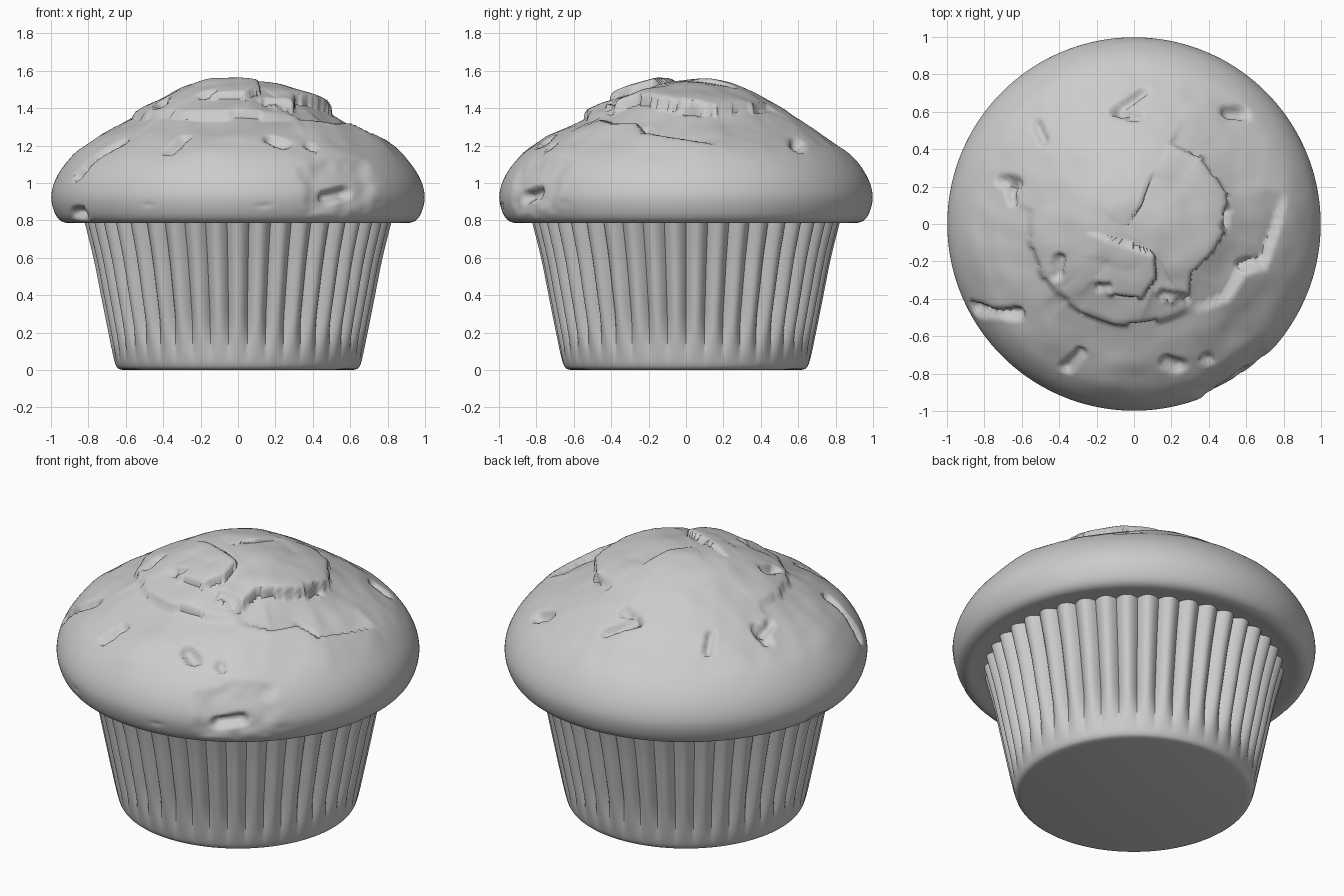
import bpy, bmesh, math
from mathutils import Vector, noise

if "Cube" in bpy.data.objects:
    bpy.data.objects.remove(bpy.data.objects["Cube"])

mat = bpy.data.materials.new("plain grey")
GREY = (0.6, 0.6, 0.6, 1)
mat.diffuse_color = GREY
mat.use_nodes = True
mat.node_tree.nodes["Principled BSDF"].inputs["Base Color"].default_value = GREY


def smooth(t):
    t = max(0.0, min(1.0, t))
    return t * t * (3 - 2 * t)


def spline(points, steps):
    """Catmull-Rom curve through (radius, z) points."""
    p = [Vector(q) for q in points]
    p = [2 * p[0] - p[1]] + p + [2 * p[-1] - p[-2]]
    out = []
    for i in range(1, len(p) - 2):
        a, b, c, d = p[i - 1:i + 3]
        for s in range(steps):
            t = s / steps
            out.append(0.5 * (2 * b + (c - a) * t + (2 * a - 5 * b + 4 * c - d) * t * t
                              + (3 * b - a - 3 * c + d) * t ** 3))
    return out + [p[-2]]


def revolve(name, rings, segs, place, cap_last, angle):
    """Skin rings of points made by place(ring, angle); close the first ring
    with a flat cap, and the last ring too when asked."""
    bm = bmesh.new()
    grid = [[bm.verts.new(place(i, 2 * math.pi * k / segs)) for k in range(segs)]
            for i in range(rings)]
    for lo, hi in zip(grid, grid[1:]):
        for k in range(segs):
            n = (k + 1) % segs
            bm.faces.new((lo[k], lo[n], hi[n], hi[k]))
    bm.faces.new(grid[0][::-1])
    if cap_last:
        bm.faces.new(grid[-1])
    bmesh.ops.recalc_face_normals(bm, faces=bm.faces)
    mesh = bpy.data.meshes.new(name)
    bm.to_mesh(mesh)
    bm.free()
    mesh.materials.append(mat)
    obj = bpy.data.objects.new(name, mesh)
    bpy.context.collection.objects.link(obj)
    bpy.ops.object.select_all(action='DESELECT')
    obj.select_set(True)
    bpy.context.view_layer.objects.active = obj
    bpy.ops.object.shade_smooth_by_angle(angle=math.radians(angle))
    return obj


# Pleated paper cup: pleats fade out toward the base
cup = spline([(0.615, 0.0), (0.645, 0.012), (0.665, 0.06), (0.695, 0.2),
              (0.735, 0.4), (0.775, 0.6), (0.825, 0.8)], 4)
PLEATS = 42


def cup_point(i, a):
    r, z = cup[i]
    wave = abs(math.sin(a * PLEATS / 2)) ** 0.9
    r -= 0.042 * smooth((z - 0.01) / 0.3) * (1 - wave)
    return (r * math.cos(a), r * math.sin(a), z)


revolve("paper_cup", len(cup), PLEATS * 10, cup_point, True, 50)

# Crust: domed cake top with cracks and pits
dome = spline([(0.74, 0.81), (0.84, 0.797), (0.925, 0.788), (0.975, 0.83), (0.998, 0.93),
               (0.965, 1.04), (0.88, 1.15), (0.75, 1.24), (0.62, 1.325), (0.45, 1.435),
               (0.3, 1.507), (0.15, 1.55), (0.004, 1.558)], 9)


def crust_z(r):
    upper = [p for p in dome if p.y > 0.93]
    return min(upper, key=lambda p: abs(p.x - r)).y


# Cracks in plan, raised on the left of the direction of travel: (lift, points)
CRACKS = [
    (0.036, [(0.1, -0.38), (0.2, -0.43), (0.3, -0.4), (0.31, -0.27), (0.42, -0.16),
             (0.5, -0.03), (0.5, 0.17), (0.36, 0.36), (0.2, 0.45)]),
    (0.026, [(-0.22, -0.3), (-0.14, -0.38), (0.04, -0.4), (0.12, -0.29), (0.11, -0.16),
             (-0.05, -0.1), (-0.25, -0.04)]),
    (0.026, [(-0.4, -0.36), (-0.3, -0.48), (-0.1, -0.55), (0.15, -0.53), (0.3, -0.48)]),
    (0.034, [(0.8, 0.16), (0.76, -0.02), (0.7, -0.18), (0.58, -0.25), (0.5, -0.39),
             (0.33, -0.47)]),
    (0.018, [(-0.56, 0.1), (-0.56, -0.1), (-0.5, -0.28), (-0.36, -0.42)]),
    (0.016, [(-0.05, -0.02), (0.04, 0.1), (0.1, 0.28)]),
]


def crack_height(x, y):
    h = 0.0
    q = Vector((x, y))
    for lift, pts in CRACKS:
        best = (9, 0, 0)
        for i in range(len(pts) - 1):
            a, b = Vector(pts[i]), Vector(pts[i + 1])
            ab = b - a
            t = max(0, min(1, (q - a).dot(ab) / ab.length_squared))
            d = (q - a - ab * t).length
            if d < best[0]:
                best = (d, ab.x * (q - a).y - ab.y * (q - a).x, (i + t) / (len(pts) - 1))
        d, side, u = best
        if d > 0.22:
            continue
        taper = math.sin(math.pi * u) ** 0.5 if 0 < u < 1 else 0
        fade = 1 - smooth(d / 0.22)
        if side > 0:
            h += lift * taper * fade * smooth(d / 0.03 + 0.2) * 0.6
        else:
            h -= lift * taper * fade
    return h


# Pits in plan: start x, y, end x, y, half width, depth
PITS = [(-0.1, 0.6, 0.05, 0.7, 0.03, 0.03), (-0.08, 0.59, 0.02, 0.57, 0.03, 0.03),
        (0.5, 0.6, 0.58, 0.59, 0.045, 0.04), (-0.52, 0.53, -0.48, 0.45, 0.03, 0.03),
        (-0.7, 0.23, -0.63, 0.22, 0.045, 0.035), (-0.66, 0.2, -0.65, 0.12, 0.03, 0.03),
        (-0.41, -0.27, -0.4, -0.19, 0.045, 0.04), (-0.85, -0.45, -0.62, -0.48, 0.04, 0.05),
        (-0.36, -0.77, -0.29, -0.69, 0.035, 0.035), (0.18, -0.74, 0.24, -0.76, 0.05, 0.04),
        (0.38, -0.72, 0.41, -0.73, 0.03, 0.03), (0.6, -0.23, 0.68, -0.21, 0.035, 0.03),
        (0.16, -0.39, 0.28, -0.4, 0.035, 0.03), (0.48, -0.02, 0.5, 0.07, 0.035, 0.03),
        (-0.18, -0.34, -0.14, -0.34, 0.03, 0.03), (0.22, 0.44, 0.34, 0.37, 0.025, 0.02)]
pits = [(Vector((a, b, crust_z(math.hypot(a, b)))), Vector((c, d, crust_z(math.hypot(c, d)))), w, k)
        for a, b, c, d, w, k in PITS]
# Dents low on the rim
pits += [(Vector((0.48, -0.87, 0.93)), Vector((0.58, -0.81, 0.95)), 0.05, 0.05),
         (Vector((-0.88, -0.45, 0.83)), Vector((-0.84, -0.52, 0.84)), 0.045, 0.04),
         (Vector((-0.5, -0.86, 0.885)), (Vector((0.16, -0.985, 0.88))), 0.02, 0.006),
         (Vector((-0.97, 0.2, 0.8)), Vector((-0.84, -0.5, 0.84)), 0.03, 0.008),
         (Vector((0.5, -0.85, 1.0)), Vector((0.62, -0.77, 1.0)), 0.2, 0.022)]


def crust_point(i, a):
    r, z = dome[i]
    p = Vector((r * math.cos(a), r * math.sin(a), z))
    if z < 0.8 or i < 10:
        return p
    prev, nxt = dome[i - 1], dome[min(i + 1, len(dome) - 1)]
    t = nxt - prev
    n = Vector((t.y * math.cos(a), t.y * math.sin(a), -t.x)).normalized()
    top = smooth((z - 1.05) / 0.2)
    h = 0.014 * noise.noise(p * 3.5) * top + 0.005 * noise.noise(p * 9) * top
    h += crack_height(p.x, p.y) * top * (0.4 + 0.6 * smooth(r / 0.15))
    for s, e, w, k in pits:
        if (p - s).length > (e - s).length + 2 * w:
            continue
        se = e - s
        u = max(0, min(1, (p - s).dot(se) / se.length_squared))
        d = (p - s - se * u).length * (1 + 0.35 * noise.noise(p * 14))
        h -= k * (1 - smooth((d / w - 0.35) / 0.65))
    return p + n * h


revolve("cake_top", len(dome), 256, crust_point, True, 60)
